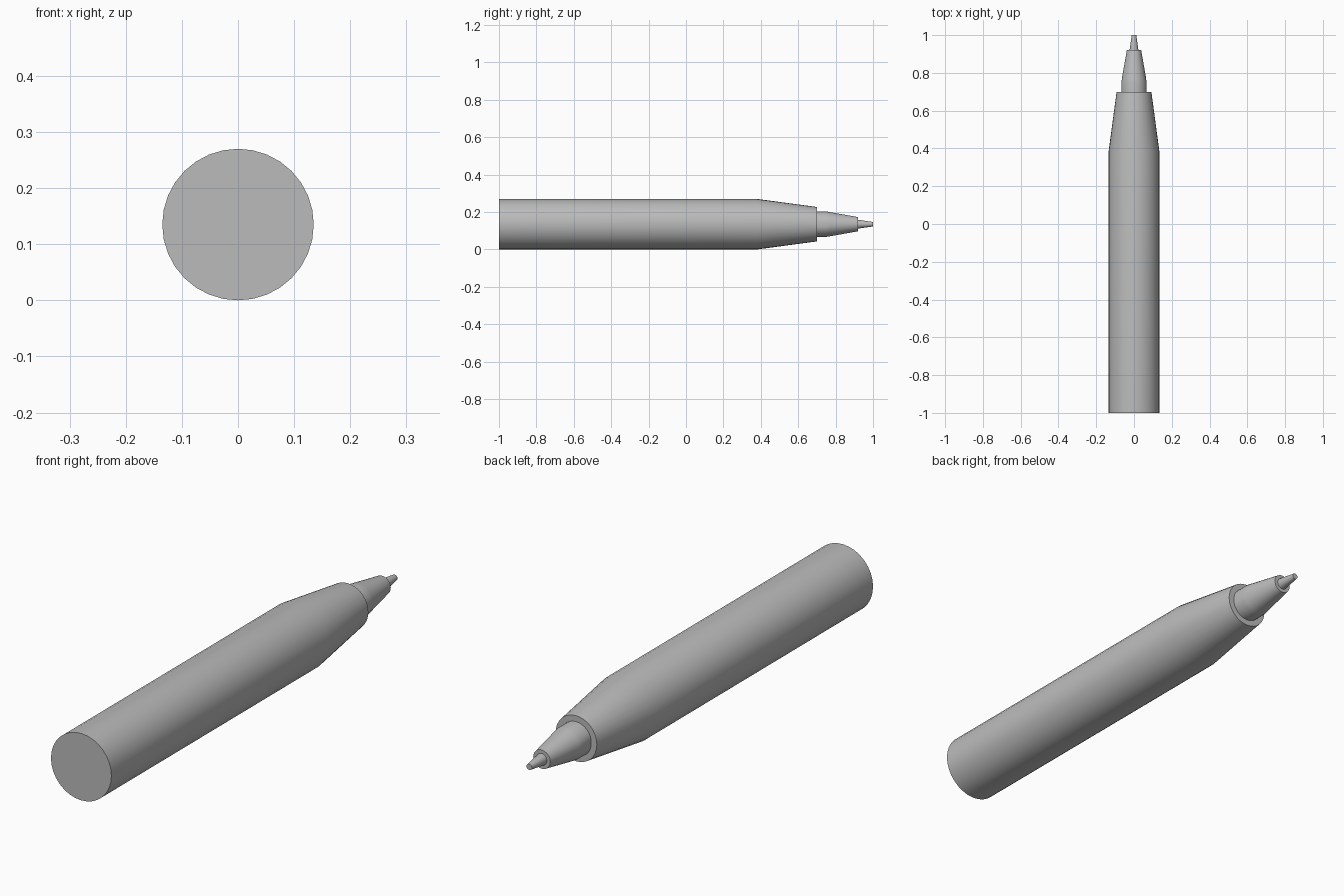
import bpy
import math

if "Cube" in bpy.data.objects:
    bpy.data.objects.remove(bpy.data.objects["Cube"], do_unlink=True)

RADIUS = 0.135  # barrel radius, also the height of the pen's axis
SIDES = 32

grey = bpy.data.materials.new("plain_grey")
grey.use_nodes = True
grey.diffuse_color = (0.5, 0.5, 0.5, 1)
grey.node_tree.nodes["Principled BSDF"].inputs["Base Color"].default_value = (0.5, 0.5, 0.5, 1)


def turned_part(name, profile, flat=None):
    """Closed solid turned about the y axis from (y, radius) pairs.
    flat limits the half width, giving the part two flat sides."""
    verts, faces = [], []
    for y, r in profile:
        for i in range(SIDES):
            a = math.tau * i / SIDES
            x = r * math.cos(a)
            if flat:
                x = max(-flat, min(flat, x))
            verts.append((x, y, RADIUS + r * math.sin(a)))
    for k in range(len(profile) - 1):
        for i in range(SIDES):
            j = (i + 1) % SIDES
            a, b = k * SIDES, (k + 1) * SIDES
            faces.append((a + i, a + j, b + j, b + i))
    last = (len(profile) - 1) * SIDES
    faces.append(tuple(reversed(range(SIDES))))
    faces.append(tuple(range(last, last + SIDES)))
    mesh = bpy.data.meshes.new(name)
    mesh.from_pydata(verts, [], [f[::-1] for f in faces])
    mesh.materials.append(grey)
    obj = bpy.data.objects.new(name, mesh)
    bpy.context.collection.objects.link(obj)
    bpy.ops.object.select_all(action="DESELECT")
    obj.select_set(True)
    bpy.context.view_layer.objects.active = obj
    bpy.ops.object.shade_smooth_by_angle(angle=math.radians(25))
    return obj


# Barrel with tapered grip
turned_part("barrel", [(-1, RADIUS), (0.38, RADIUS), (0.7, 0.092)])

# Nib holder: short collar with flat sides, then a cone
turned_part("nib_holder", [(0.68, 0.068), (0.75, 0.068), (0.77, 0.0645), (0.92, 0.038)], flat=0.0655)

# Writing point
turned_part("writing_point", [(0.9, 0.0235), (0.92, 0.0235), (1, 0.012)])
